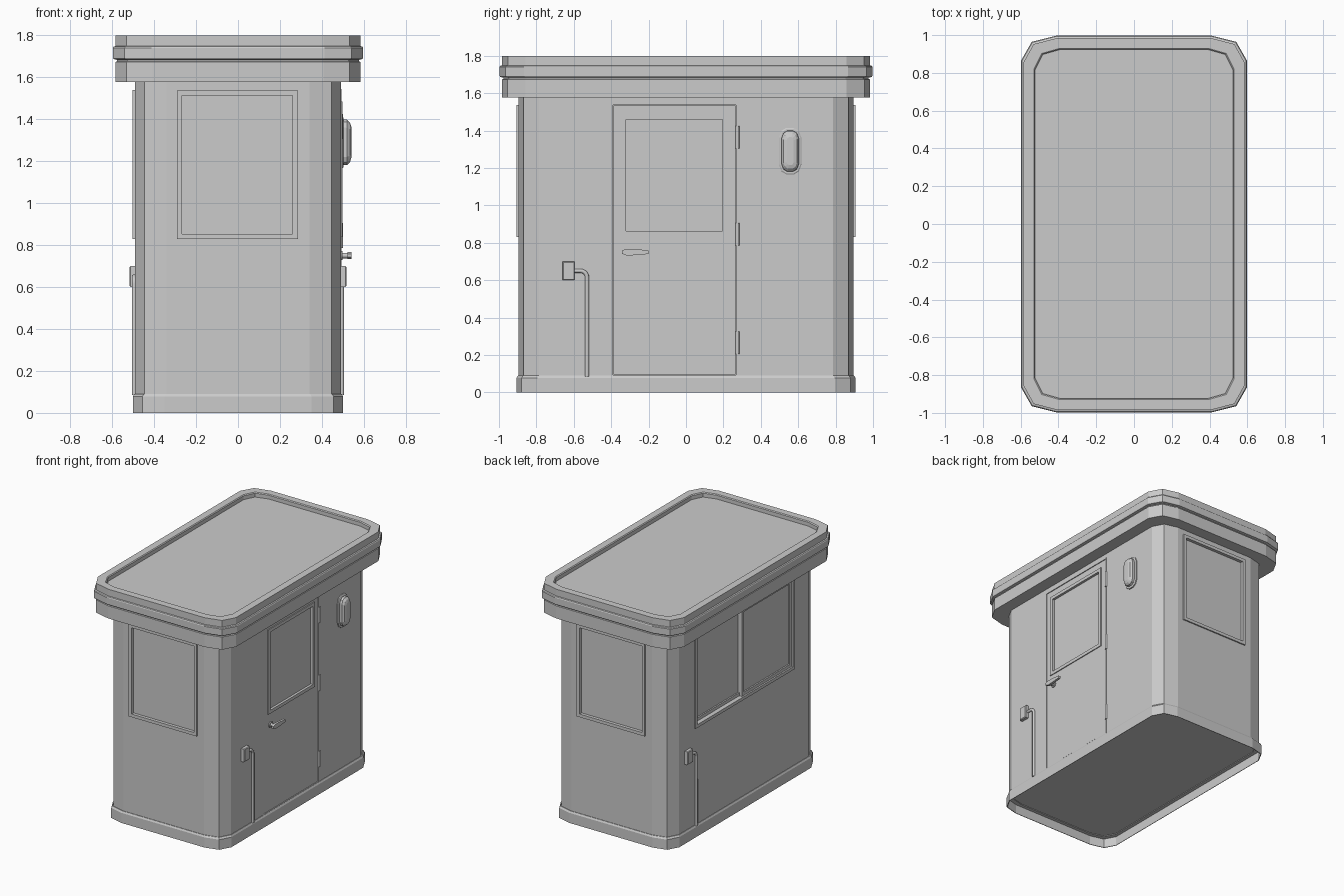
import bpy, bmesh, math
from mathutils import Matrix, Vector

if "Cube" in bpy.data.objects:
    bpy.data.objects.remove(bpy.data.objects["Cube"])

grey = bpy.data.materials.new("plain grey")
grey.use_nodes = True
grey.diffuse_color = (0.6, 0.6, 0.6, 1)
grey.node_tree.nodes["Principled BSDF"].inputs["Base Color"].default_value = grey.diffuse_color

# Wall directions: local x points out of the wall, local y runs along it
RIGHT, BACK, LEFT, FRONT = (Matrix.Rotation(math.radians(a), 4, "Z") for a in (0, 90, 180, -90))
SIDE, END = 0.49, 0.895     # wall distance from the centre


def loft(name, loops, turn=RIGHT, ring=False):
    """Skin a stack of equal loops; ring joins last to first instead of capping."""
    bm = bmesh.new()
    rows = [[bm.verts.new(turn @ Vector(p)) for p in loop] for loop in loops]
    pairs = list(zip(rows, rows[1:])) + ([(rows[-1], rows[0])] if ring else [])
    for a, b in pairs:
        for i in range(len(a)):
            j = (i + 1) % len(a)
            bm.faces.new((a[i], a[j], b[j], b[i]))
    if not ring:
        bm.faces.new(rows[0])
        bm.faces.new(rows[-1])
    bmesh.ops.recalc_face_normals(bm, faces=bm.faces)
    mesh = bpy.data.meshes.new(name)
    bm.to_mesh(mesh)
    bm.free()
    ob = bpy.data.objects.new(name, mesh)
    ob.data.materials.append(grey)
    bpy.context.collection.objects.link(ob)
    return ob


def plan(hx, hy, cx, cy, z):
    """Rectangle in plan with two-step rounded corners."""
    q = [(hx, hy - cy), (hx - cx * 0.3, hy - cy * 0.25), (hx - cx, hy)]
    half = q + [(-x, y) for x, y in reversed(q)]
    return [(x, y, z) for x, y in half + [(-x, -y) for x, y in half]]


def rect(x, u0, u1, z0, z1, inset=0):
    u0, u1, z0, z1 = u0 + inset, u1 - inset, z0 + inset, z1 - inset
    return [(x, u0, z0), (x, u1, z0), (x, u1, z1), (x, u0, z1)]


def box(name, x0, x1, area, turn=RIGHT, bevel=0):
    loops = [rect(x0, *area), rect(x1 - bevel, *area)]
    if bevel:
        loops.append(rect(x1, *area, bevel))
    return loft(name, loops, turn)


def frame(name, x0, x1, area, width, turn):
    return loft(name, [rect(x0, *area), rect(x1, *area),
                       rect(x1, *area, width), rect(x0, *area, width)], turn, ring=True)


def pipe(name, points, radius, turn):
    curve = bpy.data.curves.new(name, "CURVE")
    curve.dimensions = "3D"
    curve.bevel_depth = radius
    curve.bevel_resolution = 2
    curve.use_fill_caps = True
    spline = curve.splines.new("POLY")
    spline.points.add(len(points) - 1)
    for sp, p in zip(spline.points, points):
        sp.co = (*(turn @ Vector(p)), 1)
    ob = bpy.data.objects.new(name, curve)
    curve.materials.append(grey)
    bpy.context.collection.objects.link(ob)


# Walls
walls = loft("walls", [plan(SIDE, END, 0.15, 0.11, z) for z in (0.075, 1.6)])


def recess(x, depth, area, turn):
    """Cut a shallow pocket into the walls."""
    cutter = box("recess_cutter", x - depth, x + 0.1, area, turn)
    cutter.hide_render = True
    cutter.hide_set(True)
    cutter.display_type = "WIRE"
    mod = walls.modifiers.new("recess", "BOOLEAN")
    mod.object = cutter
    mod.solver = "EXACT"
    bpy.context.view_layer.objects.active = walls
    bpy.ops.object.modifier_apply(modifier=mod.name)
    bpy.data.objects.remove(cutter)


def shrink(area, d):
    return (area[0] + d, area[1] - d, area[2] + d, area[3] - d)


# Base skirt, open underneath
loft("base_skirt", [plan(SIDE + d, END + d, 0.15, 0.11, z) for d, z in
                    ((0.011, 0), (0.011, 0.077), (0.004, 0.09), (-0.02, 0.09),
                     (-0.02, 0.07), (0.007, 0.07), (0.007, 0))], ring=True)

# Roof with stepped fascia, groove and sunken top
roof = [(0.08, 1.577), (0.012, 1.577), (0.012, 1.673), (0.02, 1.676), (0.02, 1.683),
        (0.003, 1.687), (0, 1.693), (0, 1.74), (0.004, 1.746), (0.013, 1.749),
        (0.013, 1.8), (0.067, 1.8), (0.073, 1.794), (0.073, 1.765)]
loft("roof", [plan(0.597 - d, 0.997 - d, 0.185 - 0.7 * d, 0.13 - 0.3 * d, z) for d, z in roof])

# End windows
END_WINDOW = (-0.29, 0.285, 0.83, 1.537)
for label, turn in (("front", FRONT), ("back", BACK)):
    recess(END, 0.015, shrink(END_WINDOW, 0.02), turn)
    frame(label + "_window_frame", END - 0.014, END + 0.01, END_WINDOW, 0.024, turn)

# Sliding side window with two staggered sashes
SLIDER = (-0.6, 0.6, 0.83, 1.54)
recess(SIDE, 0.04, shrink(SLIDER, 0.02), LEFT)
frame("slider_frame", SIDE - 0.039, SIDE + 0.012, SLIDER, 0.024, LEFT)
for label, u0, u1, x in (("rear", -0.576, 0.0, SIDE - 0.022), ("fore", -0.025, 0.576, SIDE)):
    sash = (u0, u1, 0.854, 1.516)
    frame(label + "_sash", x - 0.02, x, sash, 0.024, LEFT)
    box(label + "_pane", x - 0.017, x - 0.011, shrink(sash, 0.02), LEFT)

# Door set in a shallow pocket, leaving a thin gap all round
DOOR = (-0.4, 0.277, 0.085, 1.545)
recess(SIDE, 0.02, DOOR, RIGHT)
DOOR_WINDOW = (-0.345, 0.22, 0.838, 1.485)
frame("door_frame", SIDE - 0.02, SIDE + 0.003, DOOR, 0.009, RIGHT)
loft("door", [rect(SIDE - 0.021, *DOOR, 0.012), rect(SIDE, *DOOR, 0.012),
              rect(SIDE, *DOOR_WINDOW, 0.02), rect(SIDE - 0.021, *DOOR_WINDOW, 0.02)], ring=True)
frame("door_window_frame", SIDE - 0.012, SIDE + 0.007, DOOR_WINDOW, 0.025, RIGHT)
box("door_pane", SIDE - 0.019, SIDE - 0.012, shrink(DOOR_WINDOW, 0.015))

# Hinges
for i, z in enumerate((0.265, 0.845, 1.365)):
    pipe(f"hinge_{i + 1}", [(SIDE + 0.001, 0.275, z - 0.06), (SIDE + 0.001, 0.275, z + 0.06)], 0.01, RIGHT)

# Door handle: rosette, stem and tapered lever
pipe("handle_rosette", [(SIDE - 0.005, -0.31, 0.75), (SIDE + 0.008, -0.31, 0.75)], 0.022, RIGHT)
pipe("handle_stem", [(SIDE, -0.31, 0.75), (SIDE + 0.04, -0.31, 0.75)], 0.013, RIGHT)
loft("handle_lever", [[(x, u, 0.75 + z) for x, z in
                       ((0.54, -h), (0.54, h), (0.522, h), (0.522, -h))]
                      for u, h in ((-0.343, 0.008), (-0.32, 0.017), (-0.29, 0.017), (-0.2, 0.01))])


# Wall lamp: elongated octagon plate and domed cover
def pill(x, hu, hz, c):
    q = [(hu, hz - c * 1.3), (hu - c * 0.35, hz - c * 0.4), (hu - c, hz)]
    half = q + [(-u, z) for u, z in reversed(q)]
    return [(x, 0.557 + u, 1.29 + z) for u, z in half + [(-u, -z) for u, z in half]]


loft("lamp_plate", [pill(SIDE - 0.005, 0.06, 0.125, 0.04), pill(SIDE + 0.008, 0.06, 0.125, 0.04),
                    pill(SIDE + 0.012, 0.054, 0.119, 0.036)])
loft("lamp_cover", [pill(SIDE, 0.046, 0.11, 0.03), pill(SIDE + 0.03, 0.046, 0.108, 0.03),
                    pill(SIDE + 0.044, 0.036, 0.094, 0.024), pill(SIDE + 0.05, 0.018, 0.075, 0.012)])

# Junction boxes with conduit running down to the skirt
for label, turn, shift in (("right", RIGHT, 0), ("left", LEFT, -0.055)):
    area = (-0.661 + shift, -0.595 + shift, 0.6, 0.7)
    box(label + "_junction_box", SIDE - 0.005, SIDE + 0.027, area, turn, 0.005)
    u, r = -0.529 + shift, 0.035
    bend = [(SIDE + 0.005, u - r + r * math.cos(a), 0.65 - r + r * math.sin(a))
            for a in (math.radians(90 - 18 * k) for k in range(6))]
    x = SIDE + 0.005
    pipe(label + "_conduit", [(x, -0.6 + shift, 0.65), *bend, (x, u, 0.085)], 0.011, turn)
